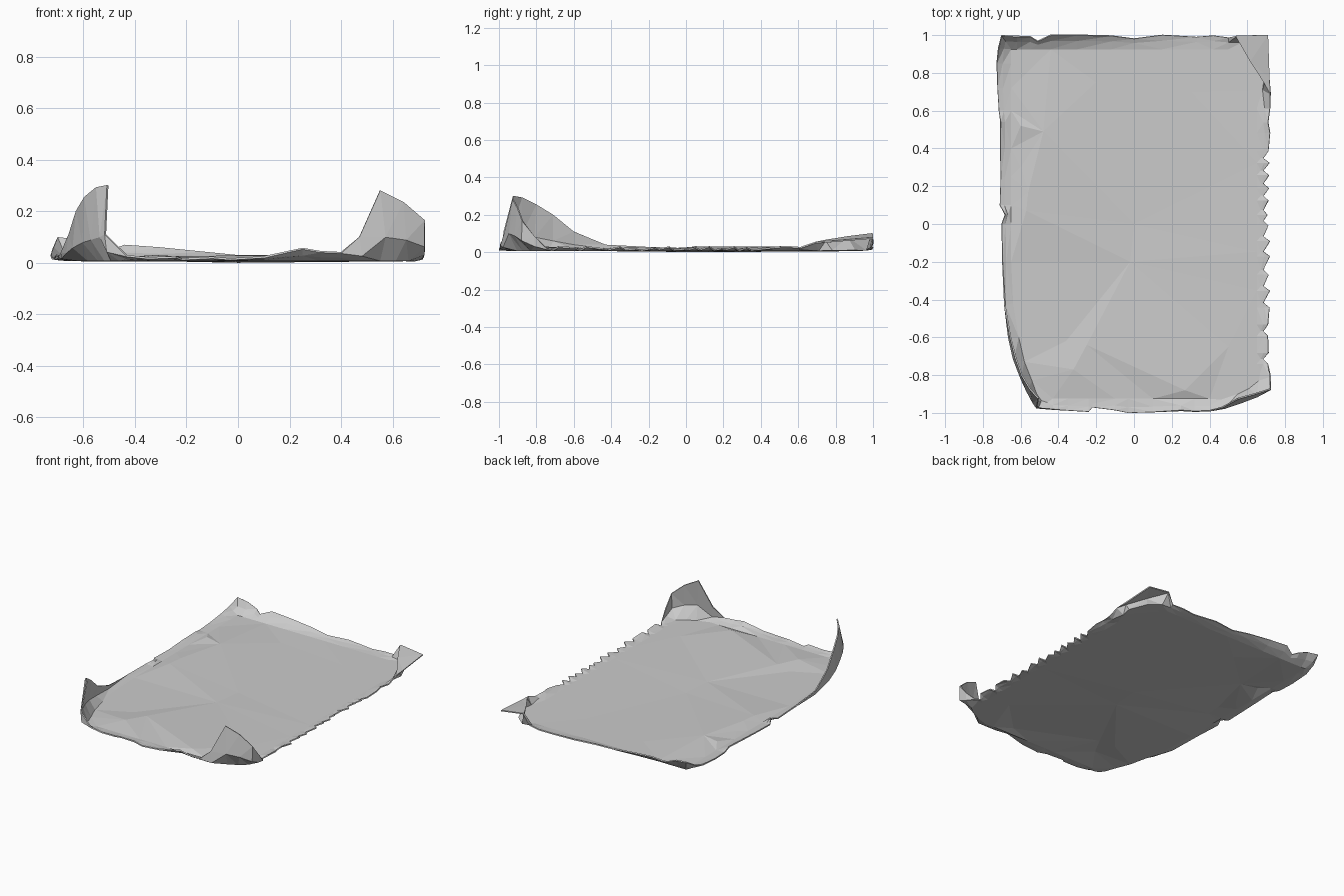
import bpy, bmesh, random
from mathutils import Vector
from mathutils.geometry import delaunay_2d_cdt

random.seed(4)
FLOOR = 0.014


def clamp(v, m):
    return max(-m, min(m, v))


def plain(x, y, z):
    """Ordinary edge section: rim, half-raised mid point, flat floor point."""
    fx, fy = clamp(x, 0.65), clamp(y, 0.925)
    mid = (x * 0.6 + fx * 0.4, y * 0.6 + fy * 0.4, FLOOR + (z - FLOOR) * 0.45)
    return (x, y, z), mid, (fx, fy)


# front edge, left to right
front = [plain(*p) for p in [
    (-.43, -.98, .03), (-.35, -.987, .022), (-.24, -.993, .026), (-.22, -.97, .018),
    (-.1, -.985, .024), (-.03, -1.0, .018), (.1, -.995, .026), (.25, -.985, .058),
    (.32, -.99, .046), (.4, -.987, .042)]]

# front right corner, curled upright
front_right = [
    ((.47, -.965, .1), (.48, -.972, .03), (.46, -.93)),
    ((.55, -.92, .28), (.57, -.94, .1), (.55, -.9)),
    ((.64, -.895, .235), (.65, -.91, .09), (.61, -.87)),
    ((.72, -.87, .165), (.718, -.875, .065), (.66, -.83)),
    ((.718, -.81, .085), (.718, -.81, .035), (.67, -.78))]

# right edge, frayed with small nicks
right = []
y = -.74
while y < .66:
    right.append(plain(.712 + random.uniform(-.008, .008), y, random.uniform(.018, .034)))
    if random.random() < .55:
        right.append(plain(.685, y + .025, random.uniform(.012, .02)))
    y += random.uniform(.055, .1)

# back right corner, folded back and out again
back_right = [
    ((.72, .69, .055), (.715, .69, .05), (.68, .71)),
    ((.718, .77, .06), (.69, .745, .066), (.69, .78)),
    ((.71, 1.0, .08), (.615, .86, .085), (.64, .9)),
    ((.545, .998, .102), (.54, .99, .1), (.57, .96))]

# back edge right to left, back left corner, left edge going forward
back_left = [plain(*p) for p in [
    (.5, .985, .03), (.42, .997, .024), (.33, .99, .02), (.15, 1.0, .03), (0, .98, .03),
    (-.12, .995, .042), (-.3, .998, .06), (-.44, .998, .07), (-.51, .965, .045),
    (-.55, .99, .062), (-.62, .99, .09), (-.7, .995, .1), (-.715, .93, .06),
    (-.725, .85, .035), (-.722, .72, .022), (-.715, .6, .02), (-.705, .54, .033),
    (-.707, .4, .028), (-.705, .25, .02), (-.71, .1, .02), (-.68, .05, .033),
    (-.7, 0, .022), (-.695, -.2, .028)]]

# front left corner, tall curl
front_left = [
    ((-.68, -.43, .04), (-.68, -.43, .02), (-.64, -.42)),
    ((-.65, -.6, .11), (-.66, -.6, .04), (-.61, -.6)),
    ((-.622, -.71, .2), (-.635, -.71, .06), (-.58, -.73)),
    ((-.59, -.8, .255), (-.597, -.81, .08), (-.54, -.83)),
    ((-.545, -.875, .292), (-.565, -.88, .09), (-.515, -.9)),
    ((-.503, -.92, .3), (-.53, -.945, .1), (-.49, -.935)),
    ((-.512, -.97, .11), (-.505, -.972, .045), (-.46, -.945))]

sections = front + front_right + right + back_right + back_left + front_left
n = len(sections)

# shallow creases inside the flat area
creases = [(0, 0, .008), (-.48, .49, .03), (-.6, .52, .032), (-.6, .3, .02), (-.56, .17, .03),
           (-.57, .07, .03), (-.32, -.77, .03), (-.36, -.62, .014), (-.25, -.64, .026),
           (-.02, -.2, .012), (.27, -.88, .03), (.5, -.65, .016), (.3, .7, .012), (-.2, .75, .012)]
flat = [Vector(s[2]) for s in sections] + [Vector(c[:2]) for c in creases]
verts2, _, tris, orig, _, _ = delaunay_2d_cdt(flat, [], [list(range(n))], 1, 1e-5)

bm = bmesh.new()
floor_v = []
index = {}
for i, v in enumerate(verts2):
    src = orig[i]
    z = creases[src[0] - n][2] if src and src[0] >= n else FLOOR
    floor_v.append(bm.verts.new((v.x, v.y, z)))
    for s in src:
        index[s] = floor_v[-1]
for t in tris:
    bm.faces.new([floor_v[i] for i in t])

# edge strips: floor to mid, mid to rim
rim = [bm.verts.new(s[0]) for s in sections]
mid = [bm.verts.new(s[1]) for s in sections]
base = [index[i] for i in range(n)]
for inner, outer in ((base, mid), (mid, rim)):
    for i in range(n):
        j = (i + 1) % n
        quad = list(dict.fromkeys([inner[i], outer[i], outer[j], inner[j]]))
        if len(quad) > 2:
            bm.faces.new(quad)
bmesh.ops.triangulate(bm, faces=bm.faces[:])
bm.normal_update()

mesh = bpy.data.meshes.new("paper_sheet")
bm.to_mesh(mesh)
bm.free()
sheet = bpy.data.objects.new("paper_sheet", mesh)
bpy.context.collection.objects.link(sheet)
solid = sheet.modifiers.new("thickness", 'SOLIDIFY')
solid.thickness = 0.008
solid.offset = -1
